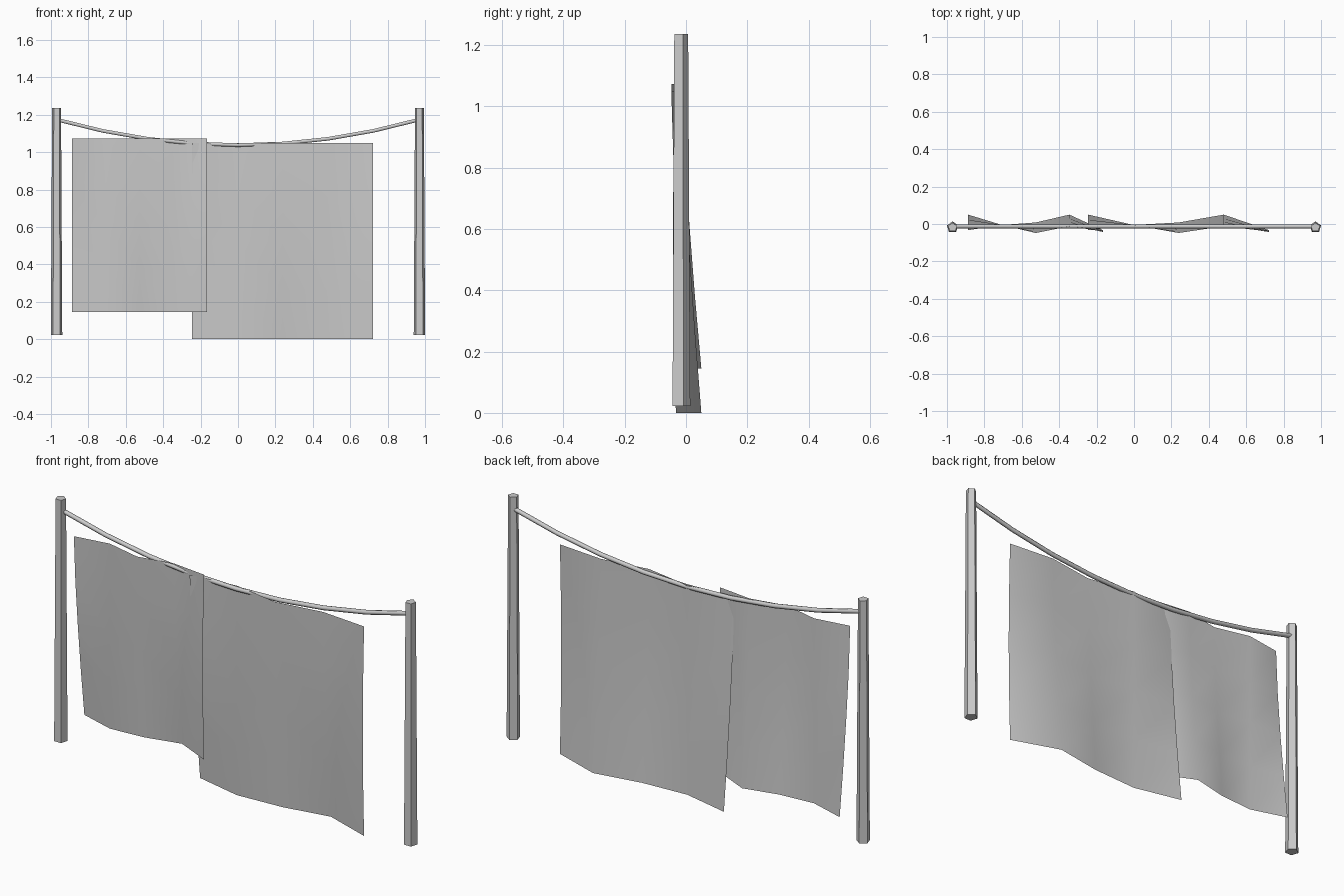
import bpy, bmesh, math

if "Cube" in bpy.data.objects:
    bpy.data.objects.remove(bpy.data.objects["Cube"])


def make_object(name, verts, faces):
    mesh = bpy.data.meshes.new(name)
    mesh.from_pydata(verts, [], faces)
    mesh.update()
    obj = bpy.data.objects.new(name, mesh)
    bpy.context.collection.objects.link(obj)
    return obj


def tube(name, rings, sides, angle, smooth):
    """Closed tube through rings of points."""
    verts = [v for ring in rings for v in ring]
    faces = []
    for i in range(len(rings) - 1):
        for j in range(sides):
            k = (j + 1) % sides
            faces.append((i * sides + j, i * sides + k,
                          (i + 1) * sides + k, (i + 1) * sides + j))
    last = (len(rings) - 1) * sides
    faces += [tuple(reversed(range(sides))), tuple(range(last, last + sides))]
    obj = make_object(name, verts, faces)
    bm = bmesh.new()
    bm.from_mesh(obj.data)
    bmesh.ops.recalc_face_normals(bm, faces=bm.faces)
    for f in bm.faces:
        f.smooth = smooth and len(f.verts) == 4
    bm.to_mesh(obj.data)
    bm.free()
    return obj


# Tapered five-sided posts
def post(name, x, y=-0.018):
    rings = []
    for z, r in ((0.022, 0.032), (1.235, 0.025)):
        rings.append([(x + r * math.cos(math.pi / 2 + i * math.tau / 5),
                       y + r * math.sin(math.pi / 2 + i * math.tau / 5), z)
                      for i in range(5)])
    tube(name, rings, 5, 0, False)


post("left_post", -0.97)
post("right_post", 0.97)

# Sagging line between the posts
rings = []
for i in range(9):
    x = -0.965 + 1.93 * i / 8
    z = 1.038 + 0.135 * (x / 0.965) ** 2
    slope = 0.27 * x / 0.965 ** 2
    n = math.hypot(1, slope)
    ring = []
    for j in range(6):
        a = j * math.tau / 6
        u, v = 0.011 * math.cos(a), 0.011 * math.sin(a)
        ring.append((x - v * slope / n, -0.013 + u, z + v / n))
    rings.append(ring)
tube("clothes_line", rings, 6, 0, True)

# Hanging sheets: folds blend from the top edge to the bottom edge
TOP = (-0.033, -0.005, -0.048, -0.012, -0.033)
BOTTOM = (0.05, -0.005, 0.008, 0.05, -0.033)


def sheet(name, x0, x1, z0, z1, rows=4):
    verts, faces = [], []
    for r in range(rows + 1):
        t = r / rows
        for c in range(5):
            y = TOP[c] + (BOTTOM[c] - TOP[c]) * t ** 1.4
            if c == 4:
                y -= 0.01 * math.sin(math.pi * t)
            verts.append((x0 + (x1 - x0) * c / 4, y, z1 + (z0 - z1) * t))
    for r in range(rows):
        for c in range(4):
            a = r * 5 + c
            faces.append((a, a + 5, a + 6, a + 1))
    obj = make_object(name, verts, faces)
    for p in obj.data.polygons:
        p.use_smooth = True


sheet("small_sheet", -0.887, -0.165, 0.145, 1.072)
sheet("large_sheet", -0.245, 0.722, 0.0, 1.05)
